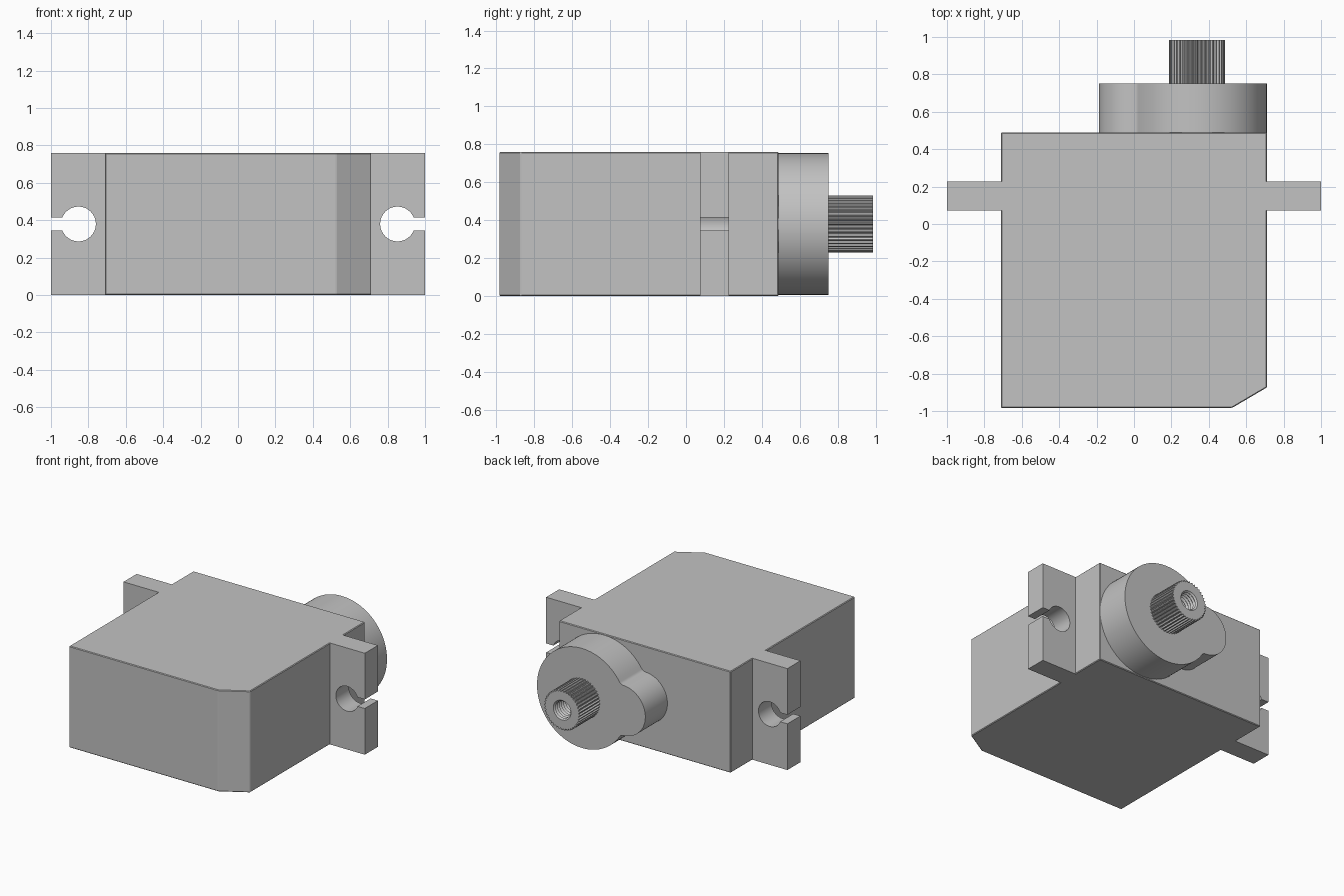
import bpy
import bmesh
from math import asin, atan2, cos, sin, pi, sqrt, radians

cube = bpy.data.objects.get("Cube")
if cube:
    bpy.data.objects.remove(cube, do_unlink=True)

grey = bpy.data.materials.new("plain grey plastic")
grey.use_nodes = True
grey.diffuse_color = (0.54, 0.54, 0.54, 1)
bsdf = next(n for n in grey.node_tree.nodes if n.type == "BSDF_PRINCIPLED")
bsdf.inputs["Base Color"].default_value = grey.diffuse_color

MID = 0.38      # half height of the housing
SHAFT_X = 0.337


def arc(cx, cz, r, start, end, steps):
    """Points along an arc, angles in radians."""
    turn = [start + (end - start) * i / steps for i in range(steps + 1)]
    return [(cx + r * cos(t), cz + r * sin(t)) for t in turn]


def loft(name, rings, bevel=0):
    """Skin equal-length rings of 3D points and cap both ends."""
    bm = bmesh.new()
    loops = [[bm.verts.new(p) for p in ring] for ring in rings]
    for a, b in zip(loops, loops[1:]):
        for i in range(len(a)):
            j = (i + 1) % len(a)
            bm.faces.new((a[i], a[j], b[j], b[i]))
    bm.faces.new(loops[0])
    bm.faces.new(loops[-1])
    bmesh.ops.recalc_face_normals(bm, faces=bm.faces)
    mesh = bpy.data.meshes.new(name)
    bm.to_mesh(mesh)
    bm.free()
    mesh.materials.append(grey)
    obj = bpy.data.objects.new(name, mesh)
    bpy.context.collection.objects.link(obj)
    if bevel:
        mod = obj.modifiers.new("edge softening", "BEVEL")
        mod.width = bevel
        mod.segments = 1
        mod.limit_method = "ANGLE"
        mod.angle_limit = radians(25)
    else:
        bpy.ops.object.select_all(action="DESELECT")
        obj.select_set(True)
        bpy.context.view_layer.objects.active = obj
        bpy.ops.object.shade_smooth_by_angle(angle=radians(25))
    return obj


def along_y(outline, y):
    return [(x, y, z) for x, z in outline]


# Housing with one clipped front corner
plan = [(-0.712, -0.983), (0.525, -0.983), (0.712, -0.873),
        (0.712, 0.488), (-0.712, 0.488)]
loft("housing", [[(x, y, z) for x, y in plan] for z in (0, 2 * MID)], bevel=0.005)

# Mounting ears with a round screw hole open to the outside
HOLE_R, SLOT = 0.093, 0.034
gap = asin(SLOT / HOLE_R)
ear = [(0.7, 0), (1, 0), (1, MID - SLOT)]
ear += arc(0.853, MID, HOLE_R, -gap, gap - 2 * pi, 40)
ear += [(1, MID + SLOT), (1, 2 * MID), (0.7, 2 * MID)]
for side, label in ((1, "left"), (-1, "right")):
    outline = [(side * x, z) for x, z in ear]
    loft(label + "_mounting_ear", [along_y(outline, y) for y in (0.073, 0.228)])

# Gear cover: large disc and small lobe joined by little fillets
R, r, f, lobe_x = 0.373, 0.188, 0.035, 0.0
d = SHAFT_X - lobe_x
run = ((R + f) ** 2 - (r + f) ** 2 + d * d) / (2 * d)
rise = sqrt((R + f) ** 2 - run ** 2)
fx = SHAFT_X - run
A = atan2(rise, -run)
t1, t2 = atan2(rise, run), atan2(rise, lobe_x - fx)
cover = arc(SHAFT_X, MID, R, A, -A, 72)
cover += arc(fx, MID - rise, f, t1, t2, 6)[1:]
cover += arc(lobe_x, MID, r, t2 - pi, -pi - t2, 32)[1:]
cover += arc(fx, MID + rise, f, -t2, -t1, 6)[1:-1]
loft("gear_cover", [along_y(cover, y) for y in (0.47, 0.75)])

# Splined output shaft with a threaded bore
TEETH = 40
COUNT = TEETH * 4


def shaft_ring(y, radius, tooth=0):
    ring = []
    for i in range(COUNT):
        a = 2 * pi * i / COUNT
        rad = radius - (tooth if i % 4 > 1 else 0)
        ring.append((SHAFT_X + rad * cos(a), y, MID + rad * sin(a)))
    return ring


TIP = 0.985
rings = [shaft_ring(y, 0.149, 0.011) for y in (0.73, TIP)]
rings += [shaft_ring(TIP - 0.012 * k, 0.062 if k % 2 else 0.073) for k in range(19)]
loft("output_shaft", rings)
